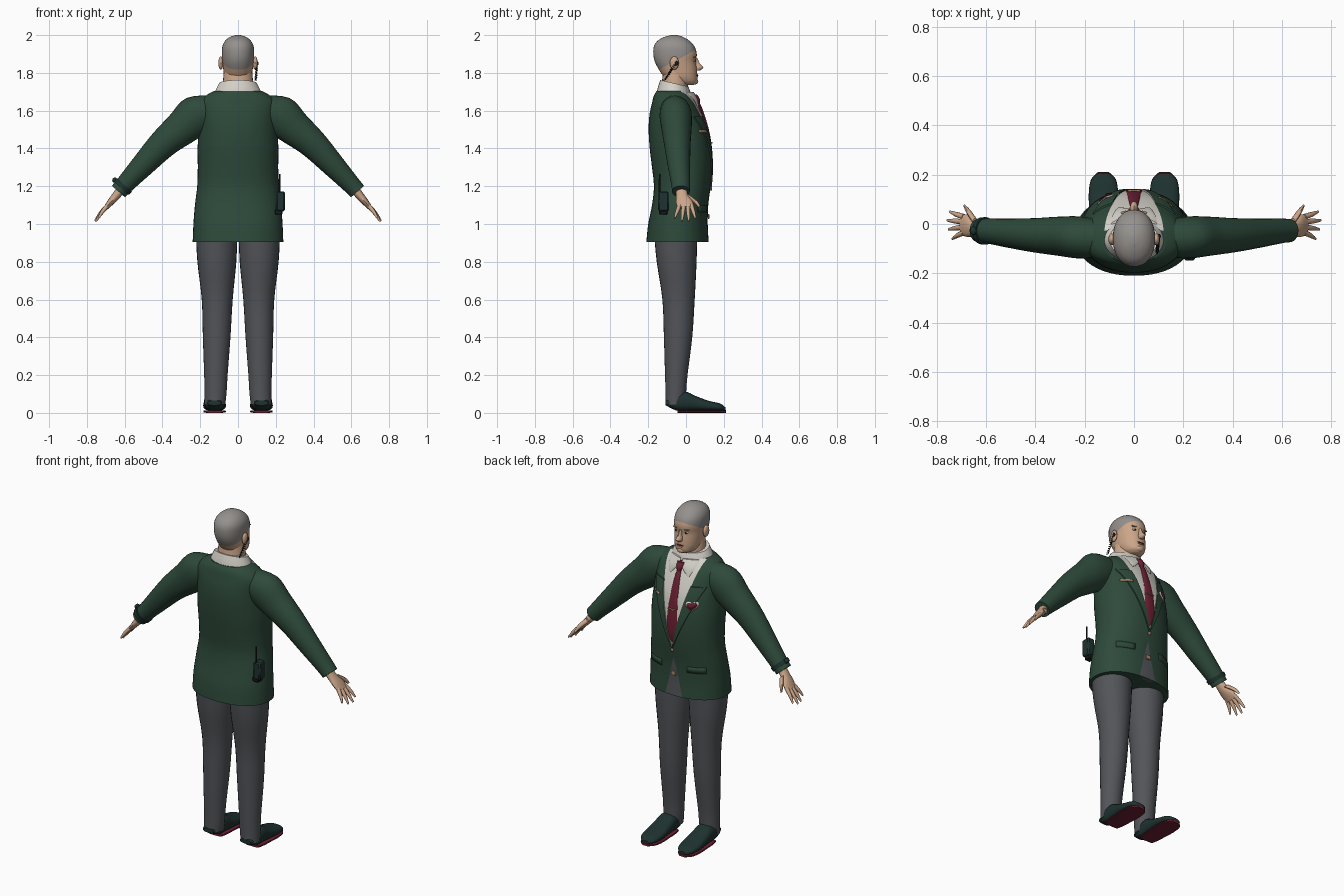
import bpy, bmesh, math
from mathutils import Vector, Matrix
from mathutils.bvhtree import BVHTree

if "Cube" in bpy.data.objects:
    bpy.data.objects.remove(bpy.data.objects["Cube"], do_unlink=True)


def material(name, *rgb):
    mat = bpy.data.materials.new(name)
    mat.use_nodes = True
    mat.diffuse_color = (*rgb, 1)
    mat.node_tree.nodes["Principled BSDF"].inputs["Base Color"].default_value = (*rgb, 1)
    return mat


GREEN = material("jacket green", .027, .068, .043)
GREY = material("trouser grey", .085, .09, .1)
SKIN = material("skin", .6, .38, .25)
HAIR = material("hair grey", .3, .28, .265)
WHITE = material("shirt white", .66, .64, .58)
MAROON = material("tie maroon", .15, .014, .032)
SHOE = material("shoe dark green", .013, .032, .029)
BLACK = material("black", .01, .011, .012)
TAN = material("button tan", .4, .25, .14)


def finish(name, bm, mats):
    bmesh.ops.recalc_face_normals(bm, faces=bm.faces)
    mesh = bpy.data.meshes.new(name)
    bm.to_mesh(mesh)
    bm.free()
    for mat in mats if isinstance(mats, list) else [mats]:
        mesh.materials.append(mat)
    obj = bpy.data.objects.new(name, mesh)
    bpy.context.collection.objects.link(obj)
    bpy.ops.object.select_all(action='DESELECT')
    obj.select_set(True)
    bpy.context.view_layer.objects.active = obj
    bpy.ops.object.shade_smooth_by_angle(angle=math.radians(40))
    return obj


def smooth_rows(rows, steps):
    """Catmull-Rom interpolation through a list of number tuples."""
    out = []
    last = len(rows) - 1
    for i in range(last):
        quad = [rows[max(i - 1, 0)], rows[i], rows[i + 1], rows[min(i + 2, last)]]
        for k in range(steps):
            t = k / steps
            out.append([b + .5 * t * (c - a + t * (2*a - 5*b + 4*c - d + t * (3*(b - c) + d - a)))
                        for a, b, c, d in zip(*quad)])
    return out + [list(rows[-1])]


def tube(name, rings, mats, sides=24, steps=4, power=2, edit=None):
    """Skin a smooth closed body over rings of (centre, u axis, v axis)."""
    def bend(value):
        return math.copysign(abs(value) ** (2 / power), value)
    bm = bmesh.new()
    loops = []
    for row in smooth_rows([(*c, *u, *v) for c, u, v in rings], steps):
        c, u, v = Vector(row[:3]), Vector(row[3:6]), Vector(row[6:])
        angles = [math.tau * i / sides for i in range(sides)]
        loops.append([bm.verts.new(c + u * bend(math.cos(a)) + v * bend(math.sin(a))) for a in angles])
    for low, high in zip(loops, loops[1:]):
        for i in range(sides):
            j = (i + 1) % sides
            bm.faces.new((low[i], low[j], high[j], high[i]))
    bm.faces.new(loops[0])
    bm.faces.new(loops[-1])
    bmesh.ops.recalc_face_normals(bm, faces=bm.faces)
    if edit:
        edit(bm)
    return finish(name, bm, mats)


def level(z, half, back, front, x=0):
    return (x, (back + front) / 2, z), (half, 0, 0), (0, (front - back) / 2, 0)


def limb(side, x, y, z, thick, wide, lean=.75):
    return (side * x, y, z), (side * lean * thick, 0, math.sqrt(1 - lean**2) * thick), (0, wide, 0)


def ellipsoid(name, centre, size, mat):
    bm = bmesh.new()
    bmesh.ops.create_uvsphere(bm, u_segments=16, v_segments=10, radius=1,
                              matrix=Matrix.Translation(centre) @ Matrix.Diagonal((*size, 1)))
    return finish(name, bm, mat)


def box(name, centre, size, mat):
    bm = bmesh.new()
    bmesh.ops.create_cube(bm, size=1, matrix=Matrix.Translation(centre) @ Matrix.Diagonal((*size, 1)))
    bmesh.ops.bevel(bm, geom=bm.edges[:], offset=min(size) * .15, segments=1, affect='EDGES')
    return finish(name, bm, mat)


def cut(bm, point, normal, front_only=True):
    faces = [f for f in bm.faces if not front_only or f.calc_center_median().y > -.03]
    geom = {g for f in faces for g in (f, *f.edges, *f.verts)}
    bmesh.ops.bisect_plane(bm, geom=list(geom), plane_co=point, plane_no=normal, dist=1e-5)


# Jacket: cut neckline, lapels and front vent into the body
NECK, LAPEL, VENT = (1.2, .24), (1.19, .44), (1.14, -.24)
NOTCH = 1.57


def tailor(bm):
    for start, slope in (NECK, LAPEL, VENT):
        for side in (-1, 1):
            cut(bm, (0, 0, start), (side, 0, -slope))
    cut(bm, (0, 0, NOTCH), (0, 0, 1))
    shirt, lapels, vent = [], [], []
    for face in bm.faces:
        c = face.calc_center_median()
        if c.y < -.03 or abs(face.normal.z) > .95:
            continue

        def within(line):
            return abs(c.x) < line[1] * (c.z - line[0])
        if within(NECK):
            face.material_index = 1
            shirt.append(face)
        elif within(VENT):
            face.material_index = 2
            vent.append(face)
        elif within(LAPEL) and c.z < NOTCH:
            lapels.append(face)
    for faces, shift in ((lapels, .007), (shirt, -.012), (vent, -.025)):
        moved = bmesh.ops.extrude_face_region(bm, geom=faces)["geom"]
        verts = [g for g in moved if isinstance(g, bmesh.types.BMVert)]
        bmesh.ops.translate(bm, verts=verts, vec=(0, shift, 0))


TORSO = [(.905, .24, -.21, .12), (1, .236, -.2, .115), (1.1, .228, -.18, .118), (1.2, .216, -.17, .13),
         (1.3, .213, -.18, .137), (1.4, .214, -.192, .132), (1.5, .208, -.198, .115), (1.58, .205, -.193, .085),
         (1.64, .203, -.18, .055), (1.68, .17, -.17, .03), (1.705, .125, -.155, .012)]
jacket = tube("jacket", [level(*row) for row in TORSO], [GREEN, WHITE, GREY], 48, 4, 2.2, tailor)

probe = bmesh.new()
probe.from_mesh(jacket.data)
surface = BVHTree.FromBMesh(probe)


def on_front(x, z, lift=.004):
    hit = surface.ray_cast(Vector((x, 1, z)), Vector((0, -1, 0)))[0]
    return Vector((x, (hit.y if hit else 0) + lift, z))


def patch(name, x, z, wide, high, mat, columns=6):
    """Thin plate that follows the jacket front."""
    bm = bmesh.new()
    rows = [[bm.verts.new(on_front(x + wide * (i / columns - .5), z + high * k)) for i in range(columns + 1)]
            for k in (-.5, 0, .5)]
    for low, high_row in zip(rows, rows[1:]):
        for i in range(columns):
            bm.faces.new((low[i], low[i + 1], high_row[i + 1], high_row[i]))
    obj = finish(name, bm, mat)
    obj.modifiers.new("thickness", 'SOLIDIFY').thickness = .006
    return obj


def heart(name, x, z, size, lift, mat):
    bm = bmesh.new()
    rim = []
    for i in range(24):
        a = math.tau * i / 24
        up = (13 * math.cos(a) - 5 * math.cos(2*a) - 2 * math.cos(3*a) - math.cos(4*a)) / 16
        rim.append(bm.verts.new(on_front(x + size * math.sin(a)**3, z + size * up, lift)))
    hub = bm.verts.new(on_front(x, z, lift))
    for a, b in zip(rim, rim[1:] + rim[:1]):
        bm.faces.new((hub, a, b))
    obj = finish(name, bm, mat)
    obj.modifiers.new("thickness", 'SOLIDIFY').thickness = .003


heart("badge_backing", -.115, 1.47, .034, .004, WHITE)
heart("badge_heart", -.115, 1.47, .026, .008, MAROON)
patch("name_tag", .13, 1.49, .06, .013, TAN)
for side, word in ((-1, "left"), (1, "right")):
    patch(word + "_pocket_flap", side * .135, 1.08, .1, .035, GREEN)
ellipsoid("jacket_button", on_front(0, 1.185), (.01, .005, .01), TAN)
box("belt_buckle", on_front(0, 1.04), (.03, .008, .025), TAN)

# Shirt collar and tie
tube("shirt_collar", [((0, -.063, 1.665), (.135, 0, 0), (0, .095, -.005)),
                      ((0, -.063, 1.705), (.12, 0, 0), (0, .088, -.01)),
                      ((0, -.062, 1.745), (.1, 0, 0), (0, .074, -.017))], WHITE, 32)
for side, word in ((-1, "left"), (1, "right")):
    tube(word + "_collar_point", [((side * .05, .02, 1.7), (.045, -.02 * side, 0), (0, .006, 0)),
                                  ((side * .05, .05, 1.66), (.035, -.01 * side, 0), (0, .005, 0)),
                                  ((side * .06, .065, 1.615), (.006, 0, 0), (0, .004, 0))], WHITE, 12)
tube("tie", [((0, y, z), (half, 0, 0), (0, .008, 0)) for z, y, half in
             ((1.645, .062, .013), (1.6, .083, .018), (1.5, .113, .026), (1.4, .13, .033),
              (1.29, .134, .034), (1.23, .125, .008))], MAROON, 12)
tube("tie_knot", [((0, .045, 1.685), (.024, 0, 0), (0, .014, 0)),
                  ((0, .06, 1.66), (.02, 0, 0), (0, .014, 0)),
                  ((0, .065, 1.635), (.012, 0, 0), (0, .01, 0))], MAROON, 12)
box("tie_clip", (0, .134, 1.43), (.05, .014, .007), TAN)


# Head: grey cap of hair above a sloping hairline
def hairline(bm):
    slope = Vector((0, -.545, 1))
    cut(bm, (0, 0, 1.895), slope, False)
    for face in bm.faces:
        face.material_index = int((face.calc_center_median() - Vector((0, 0, 1.895))).dot(slope) > 0)


HEAD = [(1.735, .032, -.06, .04), (1.75, .055, -.09, .058), (1.78, .071, -.118, .06), (1.82, .078, -.145, .058),
        (1.86, .083, -.165, .053), (1.9, .086, -.173, .057), (1.94, .083, -.17, .045), (1.97, .068, -.15, .018),
        (1.99, .043, -.115, -.015), (2, .012, -.08, -.045)]
tube("head", [level(*row) for row in HEAD], [SKIN, HAIR], 32, 4, 2.15, hairline)
tube("neck", [level(1.69, .085, -.135, .01), level(1.75, .08, -.128, .01), level(1.81, .075, -.12, 0)], SKIN)
tube("nose", [level(1.88, .009, .03, .06), level(1.85, .011, .03, .073),
              level(1.828, .017, .03, .092), level(1.813, .013, .03, .075)], SKIN, 12)
ellipsoid("upper_lip", (0, .058, 1.788), (.023, .007, .004), MAROON)
ellipsoid("lower_lip", (0, .058, 1.781), (.019, .007, .004), SKIN)
ellipsoid("chin", (0, .047, 1.755), (.026, .018, .016), SKIN)

for side, word in ((-1, "left"), (1, "right")):
    # Face pairs
    ellipsoid(word + "_eye", (side * .033, .043, 1.866), (.014, .007, .006), WHITE)
    ellipsoid(word + "_pupil", (side * .033, .048, 1.866), (.006, .004, .0055), BLACK)
    ellipsoid(word + "_brow", (side * .034, .046, 1.884), (.02, .008, .004), HAIR)
    ellipsoid(word + "_ear", (side * .091, -.062, 1.852), (.013, .024, .035), SKIN)

    # Sleeve
    tube(word + "_sleeve", [limb(side, .1, -.06, 1.615, .07, .07, .2), limb(side, .215, -.055, 1.578, .106, .085, .55),
                            limb(side, .3, -.05, 1.505, .093, .08, .68), limb(side, .4, -.046, 1.42, .077, .07),
                            limb(side, .5, -.038, 1.315, .063, .06), limb(side, .6, -.028, 1.208, .049, .05),
                            limb(side, .633, -.027, 1.172, .046, .047)], GREEN, 28)

    # Hand with four fingers and a thumb
    tube(word + "_palm", [limb(side, .61, -.025, 1.195, .025, .03), limb(side, .645, -.02, 1.15, .022, .032),
                          limb(side, .675, -.008, 1.115, .018, .045), limb(side, .7, -.003, 1.085, .012, .042)],
         SKIN, 16)
    for finger, root, tip, x, z in (("index", .029, .05, .748, 1.03), ("middle", .009, .015, .758, 1.015),
                                    ("ring", -.012, -.022, .752, 1.015), ("little", -.034, -.06, .738, 1.032)):
        tube(f"{word}_{finger}_finger", [limb(side, .69, root, 1.098, .012, .012),
                                         limb(side, (.69 + x) / 2 + .004, (root + tip) / 2, (1.098 + z) / 2, .01, .01),
                                         limb(side, x, tip, z, .005, .005)], SKIN, 10)
    tube(word + "_thumb", [limb(side, .645, .01, 1.148, .014, .014), limb(side, .672, .05, 1.118, .012, .012),
                           limb(side, .688, .073, 1.088, .006, .006)], SKIN, 10)

    # Trouser leg
    tube(word + "_trouser_leg", [level(z, half, back, front, side * x) for z, x, half, back, front in
                                 ((.96, .113, .11, -.17, .06), (.8, .112, .103, -.155, .056),
                                  (.6, .11, .082, -.125, .046), (.4, .113, .073, -.117, .033),
                                  (.2, .117, .062, -.111, .008), (.1, .119, .058, -.108, 0),
                                  (.045, .122, .054, -.108, -.005))], GREY, 28)

    # Shoe and sole, skinned from heel to toe
    tube(word + "_shoe", [((side * .124, y, (low + top) / 2), (half, 0, 0), (0, 0, (top - low) / 2))
                          for y, half, low, top in
                          ((-.108, .035, .04, .065), (-.05, .052, .012, .1), (0, .055, .01, .112),
                           (.05, .057, .01, .09), (.12, .06, .01, .064), (.18, .05, .01, .05),
                           (.208, .02, .012, .03))], SHOE, 24, 4, 2.5)
    tube(word + "_sole", [((side * .124, y, .007), (half, 0, 0), (0, 0, .007)) for y, half in
                          ((-.045, .045), (0, .054), (.06, .057), (.12, .06), (.18, .051), (.211, .022))],
         MAROON, 16, 4, 4)

# Wrist band on the left sleeve
tube("wrist_band", [limb(-1, .602, -.028, 1.207, .055, .056), limb(-1, .618, -.028, 1.19, .054, .055)], SHOE, 24, 2)
ellipsoid("wrist_band_face", (-.652, -.028, 1.232), (.014, .018, .014), SHOE)

# Radio on the right hip
box("radio_body", (.225, -.12, 1.12), (.045, .055, .105), SHOE)
box("radio_clip", (.215, -.12, 1.065), (.04, .045, .03), BLACK)
tube("radio_antenna", [level(1.16, .005, -.145, -.135, .22), level(1.265, .004, -.144, -.136, .22)], BLACK, 8, 1)

# Coiled earpiece lead behind the right ear
ellipsoid("earpiece", (.102, -.05, 1.85), (.007, .01, .012), BLACK)
lead = bpy.data.curves.new("earpiece_lead", 'CURVE')
lead.dimensions = '3D'
lead.bevel_depth = .0025
lead.bevel_resolution = 1
lead.materials.append(BLACK)
path = lead.splines.new('POLY')
path.points.add(79)
for i, point in enumerate(path.points):
    t, a = i / 79, i * math.tau / 8
    centre = Vector((.1, -.055, 1.85)).lerp(Vector((.094, -.115, 1.76)), t)
    point.co = (*(centre + Vector((math.cos(a), math.sin(a), 0)) * .005), 1)
bpy.context.collection.objects.link(bpy.data.objects.new("earpiece_lead", lead))
probe.free()
